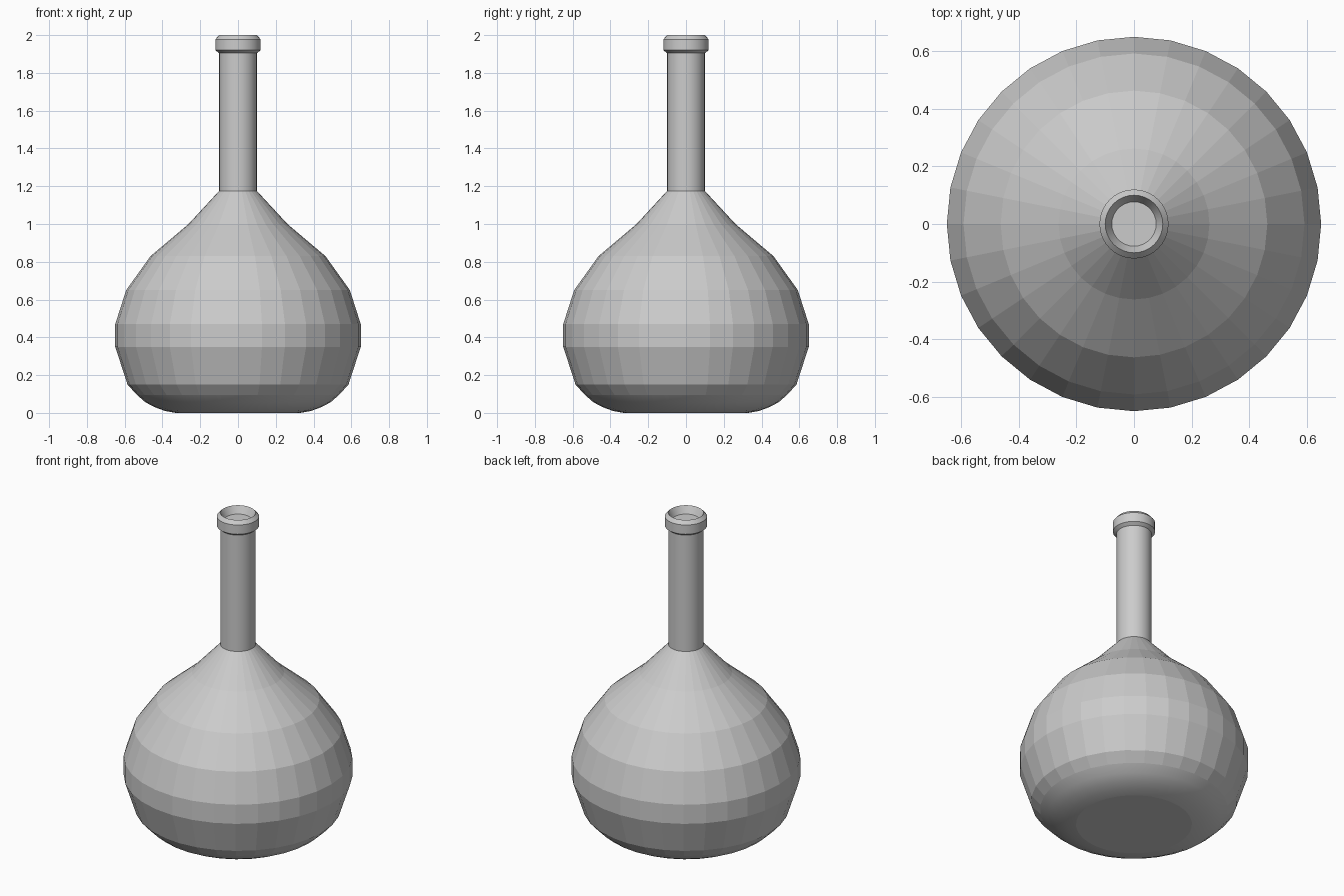
import bpy, math

if "Cube" in bpy.data.objects:
    bpy.data.objects.remove(bpy.data.objects["Cube"])

SIDES = 32


def lathe(name, profile, smooth_rows=(), cap_start=False, cap_end=False):
    """Spin an (r, z) profile around z; chosen rows are shaded smooth."""
    verts = [(r * math.cos(2 * math.pi * i / SIDES), r * math.sin(2 * math.pi * i / SIDES), z)
             for r, z in profile for i in range(SIDES)]
    faces, smooth = [], []
    for row in range(len(profile) - 1):
        for i in range(SIDES):
            a, b = row * SIDES + i, row * SIDES + (i + 1) % SIDES
            faces.append((a, b, b + SIDES, a + SIDES))
            smooth.append(row in smooth_rows)
    if cap_start:
        faces.append(tuple(reversed(range(SIDES))))
        smooth.append(False)
    if cap_end:
        faces.append(tuple(range(len(verts) - SIDES, len(verts))))
        smooth.append(False)
    mesh = bpy.data.meshes.new(name)
    mesh.from_pydata(verts, [], faces)
    mesh.polygons.foreach_set("use_smooth", smooth)
    mesh.update()
    obj = bpy.data.objects.new(name, mesh)
    bpy.context.collection.objects.link(obj)
    return obj


# Rounded base and faceted bulb up to the neck
lathe("flask_body",
      [(0.33, 0.0), (0.385, 0.01), (0.44, 0.03), (0.49, 0.056), (0.535, 0.095),
       (0.585, 0.15), (0.65, 0.35), (0.65, 0.47), (0.592, 0.65),
       (0.463, 0.83), (0.262, 1.0), (0.1, 1.175)],
      smooth_rows=range(4), cap_start=True)

# Straight smooth neck
lathe("neck", [(0.1, 1.175), (0.1, 1.905)], smooth_rows=[0])

# Collar with chamfered edges and a shallow recessed mouth
lip = lathe("lip",
            [(0.1, 1.905), (0.12, 1.92), (0.12, 1.978), (0.1, 2.0), (0.077, 1.955)],
            cap_end=True)
bpy.context.view_layer.objects.active = lip
lip.select_set(True)
bpy.ops.object.shade_smooth_by_angle(angle=math.radians(25))
